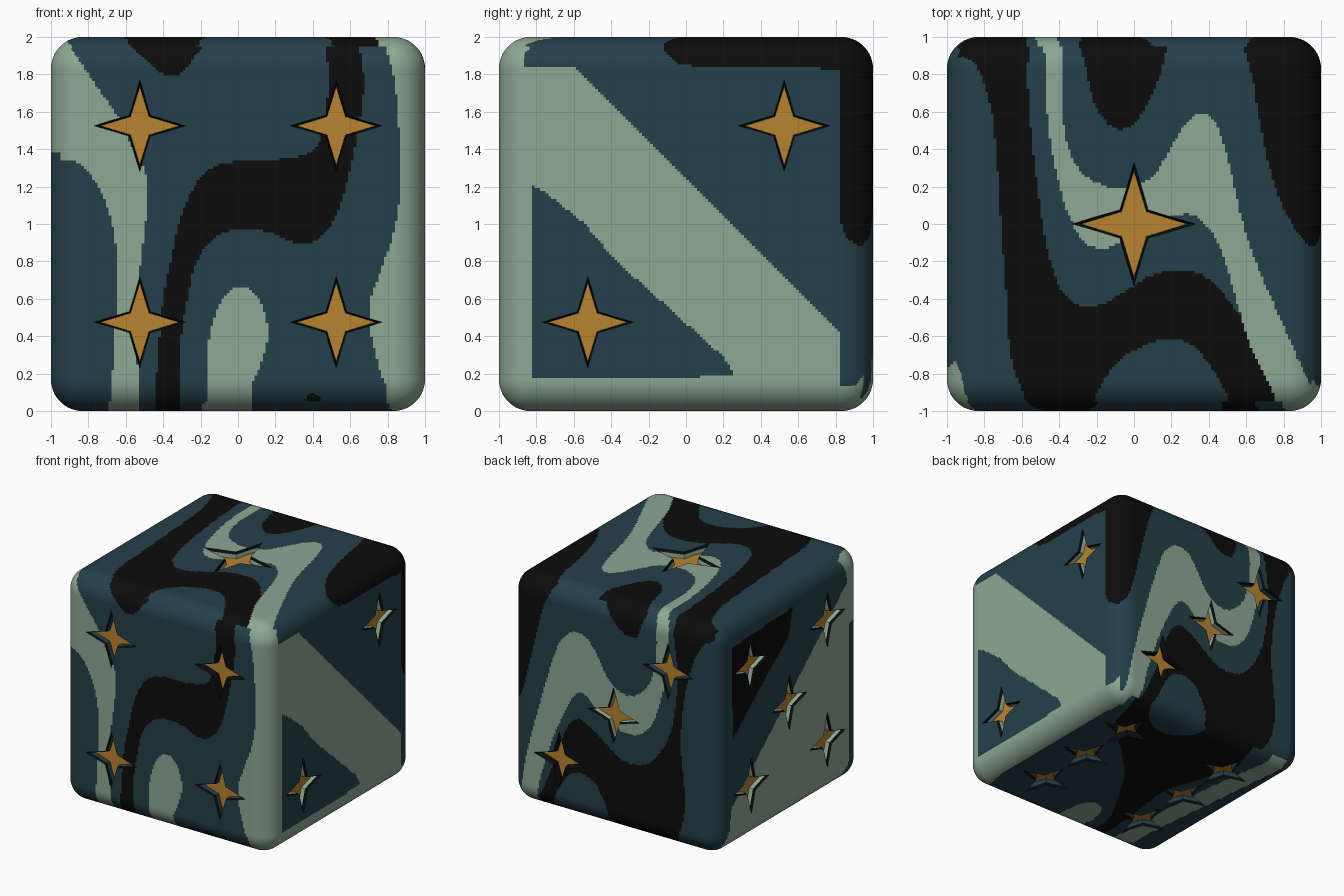
import bpy, bmesh
from mathutils import Vector

if "Cube" in bpy.data.objects:
    bpy.data.objects.remove(bpy.data.objects["Cube"])

TEAL, BLACK, LIGHT, GOLD = range(4)
N, R = 136, 0.17          # cells per side, edge radius
mats = []
for name, col in (("dark teal", (.0178, .0513, .0685)), ("black", (.0037, .0037, .0037)),
                  ("pale green", (.271, .392, .296)), ("gold", (.479, .231, .0296))):
    m = bpy.data.materials.new(name)
    m.diffuse_color = (*col, 1)
    m.use_nodes = True
    m.node_tree.nodes["Principled BSDF"].inputs["Base Color"].default_value = m.diffuse_color
    mats.append(m)

# Each side: outward normal, picture-right and picture-up directions
SIDES = {"front": ((0, -1, 0), (1, 0, 0), (0, 0, 1)), "back": ((0, 1, 0), (-1, 0, 0), (0, 0, 1)),
         "right": ((1, 0, 0), (0, 1, 0), (0, 0, 1)), "left": ((-1, 0, 0), (0, -1, 0), (0, 0, 1)),
         "top": ((0, 0, 1), (1, 0, 0), (0, 1, 0)), "bottom": ((0, 0, -1), (1, 0, 0), (0, 1, 0))}
SIDES = {k: tuple(Vector(a) for a in v) for k, v in SIDES.items()}
regions = {k: [] for k in SIDES}


def smooth(p, steps=5):
    out, n = [], len(p)
    for i in range(n):
        a, b, c, d = (Vector(p[(i + k) % n]) for k in (-1, 0, 1, 2))
        for s in range(steps):
            t = s / steps
            out.append(.5 * (2 * b + (c - a) * t + (2 * a - 5 * b + 4 * c - d) * t * t
                             + (3 * b - a - 3 * c + d) * t ** 3))
    return out


def paint(side, colour, pts, curved=True):
    regions[side].append((colour, smooth(pts) if curved else [Vector(p) for p in pts], {}))


def colour_at(side, u, v):
    """Last painted region that holds the point, by crossing count."""
    v = round(v, 3) + .00037
    for colour, poly, cache in reversed(regions[side]):
        if v not in cache:
            cache[v] = [a.x + (v - a.y) / (b.y - a.y) * (b.x - a.x)
                        for a, b in zip(poly, poly[1:] + poly[:1]) if (a.y > v) != (b.y > v)]
        if sum(c < u for c in cache[v]) % 2:
            return colour
    return TEAL


# Front pattern (x, z)
paint("front", LIGHT, [(-1.1, 2.1), (-.92, 1.97), (-.76, 1.74), (-.64, 1.57), (-.55, 1.38), (-.49, 1.26),
                       (-.48, 1.13), (-.5, .95), (-.53, .7), (-.54, .4), (-.54, -.1), (-.67, -.1),
                       (-.665, .3), (-.65, .6), (-.655, .9), (-.7, 1.1), (-.78, 1.25), (-.88, 1.34), (-1.1, 1.39)])
paint("front", LIGHT, [(-.13, -.1), (-.165, .2), (-.16, .35), (-.11, .55), (-.03, .655), (.06, .655), (.13, .56),
                       (.16, .42), (.13, .27), (.07, .13), (.055, -.1)])
paint("front", LIGHT, [(.78, 2.1), (.84, 1.75), (.865, 1.4), (.865, 1.15), (.83, .95), (.77, .77), (.71, .6),
                       (.705, .45), (.75, .25), (.8, .08), (.78, -.1), (1.1, -.1), (1.1, 2.1)])
paint("front", BLACK, [(-.68, 2.1), (-.55, 1.93), (-.45, 1.84), (-.37, 1.79), (-.3, 1.81), (-.23, 1.9), (-.1, 2.1)])
paint("front", BLACK, [(.45, 2.1), (.48, 1.85), (.47, 1.6), (.42, 1.42), (.32, 1.36), (.2, 1.345), (0, 1.335),
                       (-.12, 1.31), (-.22, 1.22), (-.3, 1.05), (-.36, .8), (-.41, .5), (-.44, -.1), (-.32, -.1),
                       (-.31, .3), (-.28, .55), (-.22, .8), (-.12, .93), (0, .97), (.15, .96), (.28, .91),
                       (.37, .895), (.46, .95), (.54, 1.08), (.6, 1.3), (.65, 1.55), (.67, 1.8), (.6, 2.1)])
paint("front", BLACK, [(.36, .06), (.4, .1), (.44, .06), (.4, .02)])

# Right pattern (y, z)
paint("right", LIGHT, [(-1.1, 2.1), (-.7, 2.02), (-.82, 1.96), (-.87, 1.9), (-.86, 1.84), (-.6, 1.84), (.83, .42),
                       (.83, .14), (.9, .13), (.96, .2), (1.1, .4), (1.1, -.1), (-1.1, -.1)], False)
paint("right", TEAL, [(-.83, .18), (-.83, 1.21), (-.75, 1.17), (-.54, 1), (-.38, .81), (.2, .29), (.26, .2),
                      (-.1, .17)], False)
paint("right", BLACK, [(-.13, 2.1), (-.12, 1.93), (-.05, 1.86), (.05, 1.84), (.82, 1.83), (.83, 1), (.86, .92),
                       (.93, .88), (1.1, .92), (1.1, 2.1)], False)

# Top pattern (x, y)
paint("top", BLACK, [(-.95, 1.1), (-.96, .9), (-.9, .89), (-.83, .82), (-.76, .6), (-.73, .3), (-.71, 0), (-.68, -.4),
                     (-.66, -.7), (-.6, -.88), (-.5, -1.1), (-.3, -1.1), (-.18, -.87), (-.08, -.73), (.05, -.65),
                     (.18, -.61), (.3, -.64), (.4, -.75), (.48, -.88), (.6, -1.1), (.85, -1.1), (.74, -.83),
                     (.62, -.58), (.5, -.4), (.38, -.28), (.25, -.245), (.1, -.27), (-.05, -.36), (-.18, -.43),
                     (-.3, -.43), (-.4, -.33), (-.47, -.1), (-.51, .15), (-.55, .5), (-.57, .8), (-.58, 1.1)])
paint("top", LIGHT, [(-.48, 1.1), (-.47, .8), (-.46, .55), (-.42, .3), (-.36, .08), (-.28, -.08), (-.18, -.13),
                     (-.08, -.1), (.05, 0), (.2, .04), (.3, .05), (.38, 0), (.46, -.12), (.53, -.35), (.62, -.65),
                     (.72, -.85), (.84, -1.1), (1.1, -1.1), (1.1, -.86), (.97, -.88), (.9, -.77), (.78, -.5),
                     (.65, -.2), (.57, .05), (.5, .35), (.43, .55), (.36, .59), (.29, .55), (.22, .45), (.12, .28),
                     (.02, .21), (-.1, .19), (-.25, .25), (-.34, .38), (-.38, .6), (-.385, 1.1)])
paint("top", LIGHT, [(-1.1, -.6), (-.95, -.75), (-.91, -.88), (-.86, -1.1), (-1.1, -1.1)])
paint("top", BLACK, [(-.28, 1.1), (-.26, .85), (-.2, .62), (-.1, .51), (0, .54), (.1, .7), (.16, .88), (.17, 1.1)])
paint("top", BLACK, [(.6, 1.1), (.64, .75), (.7, .4), (.78, .13), (.87, -.04), (.95, -.12), (1.1, -.12), (1.1, 1.1)])

# Back pattern (-x, z)
paint("back", LIGHT, [(-.92, -.1), (-.85, .4), (-.68, 1.03), (-.53, 1.48), (-.41, 1.62), (-.3, 1.63), (-.2, 1.55),
                      (-.06, 1.32), (.08, 1.22), (.22, 1.24), (.37, 1.42), (.42, 1.75), (.385, 2.1), (.48, 2.1),
                      (.53, 1.8), (.5, 1.45), (.4, 1.08), (.28, .92), (.15, .88), (0, .91), (-.15, 1), (-.33, 1.12),
                      (-.5, .85), (-.68, .37), (-.8, -.1)])
paint("back", BLACK, [(-1.1, .86), (-.95, .9), (-.88, 1), (-.8, 1.3), (-.7, 1.7), (-.6, 2.1), (-1.1, 2.1)])
paint("back", BLACK, [(-.17, 2.1), (-.1, 1.95), (.05, 1.78), (.17, 1.73), (.25, 1.8), (.28, 2.1)])
paint("back", BLACK, [(-.79, -.1), (-.56, .47), (-.45, .78), (-.33, .88), (-.16, .8), (.05, .65), (.22, .63),
                      (.38, .71), (.55, 1), (.62, 1.5), (.58, 2.1), (.95, 2.1), (.95, 1.9), (.85, 1.83), (.75, 1.6),
                      (.68, 1.3), (.65, .9), (.69, .45), (.64, .16), (.45, -.1), (.05, -.1), (-.08, .2), (-.2, .38),
                      (-.37, .4), (-.5, .28), (-.68, -.1)])

# Left pattern (-y, z)
paint("left", LIGHT, [(.65, 2.1), (.76, 1.9), (.8, 1.75), (-.8, .38), (-.83, .2), (-.95, -.1), (.65, -.1), (.83, .2),
                      (.83, 1.39), (1.1, 1.38), (1.1, 2.1)], False)
paint("left", BLACK, [(-.8, 1.78), (.05, 1.82), (-.02, 1.57), (-.31, 1.36), (-.78, .98)], False)

# Bottom pattern (x, y)
paint("bottom", LIGHT, [(-.67, -1.1), (-.72, -.5), (-.77, 0), (-.82, .5), (-.87, 1.1), (-.75, 1.1), (-.62, .4),
                        (-.56, -.3), (-.54, -1.1)])
paint("bottom", BLACK, [(-.44, -1.1), (-.4, -.5), (-.36, 0), (-.5, .5), (-.45, 1.1), (-.05, 1.1), (.05, .85),
                        (.3, .7), (.55, .85), (.68, 1.1), (.79, 1.1), (.7, .6), (.4, .3), (.1, 0), (-.15, -.4),
                        (-.3, -.7), (-.32, -1.1)])
paint("bottom", LIGHT, [(-.13, -1.1), (-.2, -.8), (-.15, -.6), (-.02, -.55), (.06, -.7), (.055, -1.1)])
paint("bottom", LIGHT, [(.78, -1.1), (.86, -.7), (.86, 0), (.86, .7), (.83, 1.1), (1.1, 1.1), (1.1, -1.1)])


def make_object(name, bm):
    me = bpy.data.meshes.new(name)
    bm.to_mesh(me)
    bm.free()
    for m in mats:
        me.materials.append(m)
    ob = bpy.data.objects.new(name, me)
    bpy.context.collection.objects.link(ob)
    return ob


# Rounded cube body, fine grid coloured by the painted regions
bm = bmesh.new()
bmesh.ops.create_cube(bm, size=2)
bmesh.ops.subdivide_edges(bm, edges=bm.edges[:], cuts=N - 1, use_grid_fill=True)
face_side = []
for f in bm.faces:
    c = f.calc_center_median()
    face_side.append(max(SIDES, key=lambda k: c.dot(SIDES[k][0])))
for v in bm.verts:
    core = Vector([max(-1 + R, min(1 - R, a)) for a in v.co])
    v.co = core + (v.co - core).normalized() * R + Vector((0, 0, 1))
for f, side in zip(bm.faces, face_side):
    c = f.calc_center_median()
    f.material_index = colour_at(side, c.dot(SIDES[side][1]), c.dot(SIDES[side][2]))
body = make_object("cube_body", bm)

# Four-pointed star recesses: black chamfer, upright wall, gold floor
bm = bmesh.new()


def star(side, u, v, r=.245):
    n, a, b = SIDES[side]
    up = 0 if side in ("top", "bottom") else 1
    wall = LIGHT if side in ("left", "right") else colour_at(side, u, v + up)
    rings = []
    for h, tip, notch in ((.02, 1.14, .255), (-.02, .86, .205), (-.055, .85, .2)):
        shape = []
        for x, y in ((1, 0), (0, 1), (-1, 0), (0, -1)):
            shape += [(x * tip, y * tip), ((x - y) * notch, (x + y) * notch)]
        rings.append([bm.verts.new(n * (1 + h) + a * (u + p * r) + b * (v + q * r) + Vector((0, 0, 1)))
                      for p, q in shape])
    bm.faces.new(rings[0]).material_index = BLACK
    bm.faces.new(rings[2][::-1]).material_index = GOLD
    for lo, hi, colour in ((rings[1], rings[0], BLACK), (rings[2], rings[1], wall)):
        for i in range(8):
            j = (i + 1) % 8
            bm.faces.new((lo[i], lo[j], hi[j], hi[i])).material_index = colour


D = .525
corners = [(x, y) for x in (-D, D) for y in (-D, D)]
layout = {"front": corners, "right": [(-D, -D), (D, D)], "back": [(-D, -D), (0, 0), (D, D)],
          "left": corners + [(0, 0)], "bottom": corners + [(-D, 0), (D, 0)]}
star("top", 0, 0, .33)
for side, spots in layout.items():
    for u, v in spots:
        star(side, u, v)
bmesh.ops.recalc_face_normals(bm, faces=bm.faces[:])
cutter = make_object("star_cutter", bm)
cutter.hide_render = True

# Cut the recesses and finish the shading
mod = body.modifiers.new("star recesses", 'BOOLEAN')
mod.operation, mod.solver, mod.object = 'DIFFERENCE', 'MANIFOLD', cutter
bpy.context.view_layer.objects.active = body
body.select_set(True)
bpy.ops.object.modifier_apply(modifier=mod.name)
bpy.data.objects.remove(cutter)
bpy.ops.object.shade_smooth_by_angle(angle=.5)
